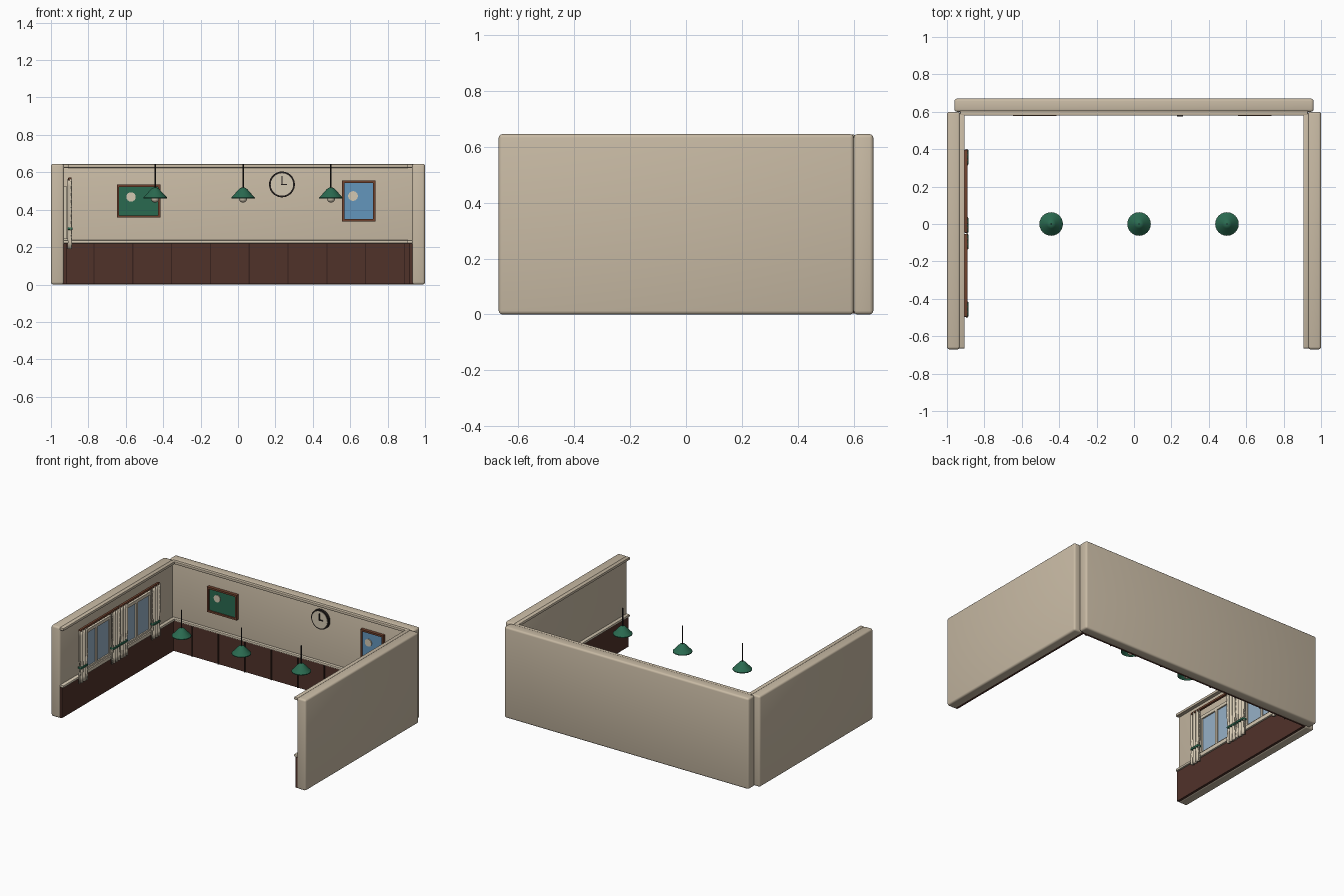
import bpy, bmesh, math
from mathutils import Matrix

if "Cube" in bpy.data.objects:
    bpy.data.objects.remove(bpy.data.objects["Cube"])


def mat(name, r, g, b):
    lin = lambda c: (c / 255 / 12.92) if c < 11 else ((c / 255 + 0.055) / 1.055) ** 2.4
    m = bpy.data.materials.new(name)
    m.diffuse_color = (lin(r), lin(g), lin(b), 1)
    m.use_nodes = True
    m.node_tree.nodes["Principled BSDF"].inputs["Base Color"].default_value = m.diffuse_color
    return m


WALL = mat("wall_beige", 200, 186, 164)
TRIM = mat("cream", 212, 200, 178)
PANEL = mat("dark_brown", 80, 50, 42)
GROOVE = mat("groove_brown", 56, 34, 29)
WOOD = mat("frame_brown", 112, 66, 46)
GREEN = mat("green", 42, 106, 80)
BLUE = mat("picture_blue", 100, 150, 188)
GLASS = mat("window_glass", 150, 176, 198)
BLACK = mat("near_black", 36, 32, 30)


def finish(name, bm, m, smooth=False):
    bmesh.ops.recalc_face_normals(bm, faces=bm.faces[:])
    me = bpy.data.meshes.new(name)
    bm.to_mesh(me)
    bm.free()
    me.materials.append(m)
    ob = bpy.data.objects.new(name, me)
    bpy.context.collection.objects.link(ob)
    if smooth:
        bpy.ops.object.select_all(action='DESELECT')
        ob.select_set(True)
        bpy.context.view_layer.objects.active = ob
        bpy.ops.object.shade_smooth_by_angle(angle=math.radians(40))
    return ob


def box(name, m, x, y, z, bevel=0.0, seg=2):
    """Box from (min, max) pairs, with optional rounded edges."""
    bm = bmesh.new()
    bmesh.ops.create_cube(bm, size=1)
    for v in bm.verts:
        v.co = [sum(r) / 2 + c * (r[1] - r[0]) for c, r in zip(v.co, (x, y, z))]
    if bevel:
        bmesh.ops.bevel(bm, geom=bm.edges[:], offset=bevel, segments=seg,
                        affect='EDGES', profile=0.5)
    return finish(name, bm, m, bool(bevel))


def disc(name, m, x, z, r, y0, y1, n=32):
    """Round plate facing the front."""
    bm = bmesh.new()
    bmesh.ops.create_cone(bm, cap_ends=True, segments=n, radius1=r, radius2=r, depth=abs(y1 - y0),
                          matrix=Matrix.Translation((x, (y0 + y1) / 2, z))
                          @ Matrix.Rotation(math.pi / 2, 4, 'X'))
    return finish(name, bm, m, True)


def lathe(name, m, pts, x, y, n=24):
    """Turn an (r, z) profile around the vertical axis."""
    bm = bmesh.new()
    vs = [bm.verts.new((x + r, y, z)) for r, z in pts]
    es = [bm.edges.new(p) for p in zip(vs, vs[1:])]
    bmesh.ops.spin(bm, geom=vs + es, cent=(x, y, 0), axis=(0, 0, 1), angle=2 * math.pi, steps=n)
    bmesh.ops.remove_doubles(bm, verts=bm.verts[:], dist=1e-5)
    return finish(name, bm, m, True)


# Back wall with panelling, rail and cornice
H = 0.645
box("back_wall", WALL, (-0.96, 0.96), (0.60, 0.67), (0, H), 0.013, 3)
box("back_panelling", PANEL, (-0.93, 0.93), (0.588, 0.605), (0.004, 0.22))
box("back_chair_rail", TRIM, (-0.93, 0.93), (0.58, 0.605), (0.22, 0.237), 0.004)
box("back_cornice", WALL, (-0.93, 0.93), (0.58, 0.605), (0.624, 0.643), 0.004)
for i in range(9):
    x = -0.77 + i * 0.2075
    box("panel_batten", GROOVE, (x - 0.003, x + 0.003), (0.58, 0.59), (0.004, 0.22))

# Side walls, mirrored
for s, side in ((-1, "left"), (1, "right")):
    def sx(a, b):
        return tuple(sorted((s * a, s * b)))
    box(side + "_wall", WALL, sx(0.93, 1.0), (-0.67, 0.60), (0, H), 0.013, 3)
    run = (-0.665, 0.59)
    box(side + "_panelling", PANEL, sx(0.917, 0.935), run, (0.004, 0.22))
    box(side + "_chair_rail", TRIM, sx(0.905, 0.935), run, (0.22, 0.237), 0.004)
    box(side + "_cornice", WALL, sx(0.905, 0.935), run, (0.624, 0.643), 0.004)


def curtain(yc, w):
    """Pleated curtain, slightly gathered at the tie."""
    bm = bmesh.new()
    rows = []
    for k in range(11):
        z = 0.19 + 0.375 * k / 10
        g = 1 - 0.18 * math.exp(-((z - 0.30) / 0.04) ** 2)
        rows.append([bm.verts.new((-0.899 + 0.008 * math.cos(6 * math.pi * j / 24),
                                   yc + g * w * (j / 24 - 0.5), z)) for j in range(25)])
    for a, b in zip(rows, rows[1:]):
        for j in range(24):
            bm.faces.new((a[j], a[j + 1], b[j + 1], b[j]))
    ob = finish("curtain", bm, TRIM, True)
    mod = ob.modifiers.new("thickness", 'SOLIDIFY')
    mod.thickness = 0.008
    mod.offset = 0
    box("curtain_tie", GREEN, (-0.912, -0.884), (yc - w * 0.44, yc + w * 0.44),
        (0.292, 0.306), 0.003)


# Two windows on the left wall
for yc in (-0.275, 0.175):
    y0, y1, z0, z1, t = yc - 0.165, yc + 0.165, 0.237, 0.525, 0.022
    box("window_glass", GLASS, (-0.935, -0.925), (y0 + 0.01, y1 - 0.01), (z0 + 0.01, z1 - 0.01))
    fx = (-0.935, -0.915)
    box("window_top_frame", TRIM, fx, (y0, y1), (z1 - t, z1))
    box("window_bottom_frame", TRIM, fx, (y0, y1), (z0, z0 + t))
    for ys in (y0, yc - 0.008, y1 - t):
        wd = 0.016 if ys == yc - 0.008 else t
        box("window_upright", TRIM, fx, (ys, ys + wd), (z0 + t, z1 - t))
    box("window_sill", TRIM, (-0.935, -0.905), (y0 - 0.01, y1 + 0.01), (z0 - 0.004, z0 + 0.01))
    box("curtain_rail", WOOD, (-0.908, -0.89), (yc - 0.222, yc + 0.222), (0.556, 0.572), 0.004)
    for d in (-1, 1):
        curtain(yc + d * 0.181, 0.088)


def picture(name, m, x0, x1, z0, z1, cx, cz, r):
    """Framed board with a pale round spot."""
    t = 0.013
    box(name + "_board", m, (x0 + t, x1 - t), (0.586, 0.602), (z0 + t, z1 - t))
    for zz in (z0, z1 - t):
        box(name + "_frame_rail", WOOD, (x0, x1), (0.577, 0.602), (zz, zz + t))
    for xx in (x0, x1 - t):
        box(name + "_frame_stile", WOOD, (xx, xx + t), (0.577, 0.602), (z0 + t, z1 - t))
    disc(name + "_spot", TRIM, cx, cz, r, 0.58, 0.587)


picture("green_picture", GREEN, -0.648, -0.415, 0.357, 0.535, -0.572, 0.468, 0.025)
picture("blue_picture", BLUE, 0.556, 0.734, 0.337, 0.556, 0.615, 0.473, 0.026)

# Wall clock
CX, CZ = 0.235, 0.535
disc("clock_rim", BLACK, CX, CZ, 0.069, 0.583, 0.602, 40)
disc("clock_face", TRIM, CX, CZ, 0.060, 0.580, 0.584, 40)
box("clock_long_hand", BLACK, (CX - 0.003, CX + 0.003), (0.574, 0.581), (CZ - 0.004, CZ + 0.044))
box("clock_short_hand", BLACK, (CX - 0.004, CX + 0.028), (0.574, 0.581), (CZ - 0.003, CZ + 0.003))

# Hanging lamps
for x in (-0.443, 0.027, 0.497):
    lathe("lamp_cord", BLACK, [(0, 0.51), (0.004, 0.51), (0.004, 0.645), (0, 0.645)], x, 0, 10)
    lathe("lamp_shade", GREEN, [(0, 0.518), (0.014, 0.517), (0.024, 0.508), (0.045, 0.484),
                                (0.063, 0.466), (0.063, 0.461), (0.042, 0.478),
                                (0.020, 0.503), (0, 0.506)], x, 0)
    lathe("lamp_bulb", TRIM, [(0.022 * math.sin(a * math.pi / 10),
                               0.460 + 0.022 * math.cos(a * math.pi / 10)) for a in range(11)], x, 0, 16)
